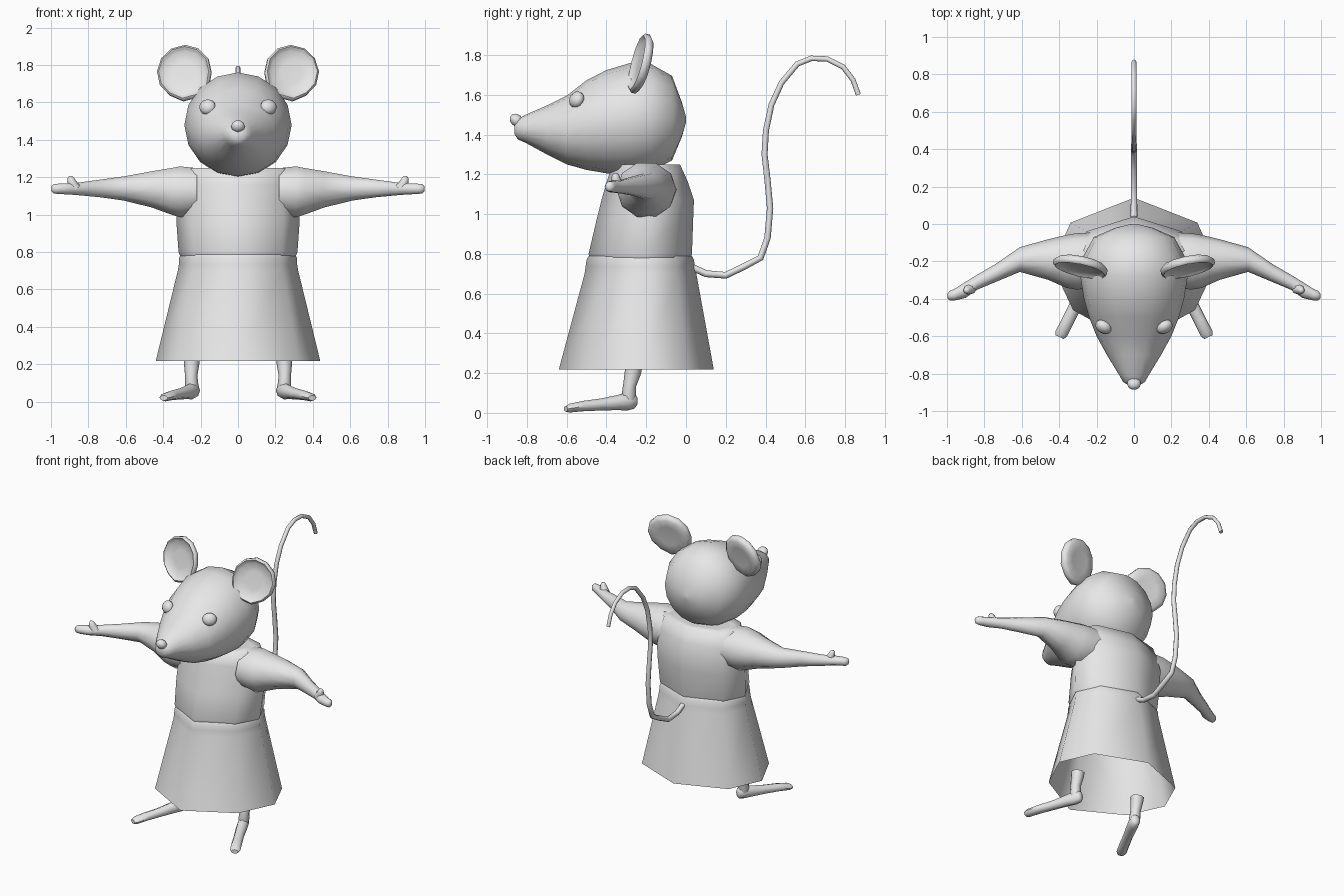
import bpy, bmesh, math
from mathutils import Vector, Matrix

if "Cube" in bpy.data.objects:
    bpy.data.objects.remove(bpy.data.objects["Cube"])

grey = bpy.data.materials.new("light_grey")
grey.diffuse_color = (0.8, 0.8, 0.8, 1)
grey.use_nodes = True
grey.node_tree.nodes["Principled BSDF"].inputs["Base Color"].default_value = grey.diffuse_color


def finish(name, bm, angle=35):
    bmesh.ops.recalc_face_normals(bm, faces=bm.faces)
    me = bpy.data.meshes.new(name)
    bm.to_mesh(me)
    bm.free()
    me.materials.append(grey)
    ob = bpy.data.objects.new(name, me)
    bpy.context.collection.objects.link(ob)
    bpy.ops.object.select_all(action='DESELECT')
    ob.select_set(True)
    bpy.context.view_layer.objects.active = ob
    bpy.ops.object.shade_smooth_by_angle(angle=math.radians(angle))
    return ob


def loft(name, rings, angle=35, caps=(True, True)):
    """Skin a list of equally long point rings, optionally capping the ends."""
    bm = bmesh.new()
    loops = [[bm.verts.new(p) for p in r] for r in rings]
    n = len(rings[0])
    for a, b in zip(loops, loops[1:]):
        for i in range(n):
            j = (i + 1) % n
            bm.faces.new((a[i], a[j], b[j], b[i]))
    if caps[0]:
        bm.faces.new(loops[0])
    if caps[1]:
        bm.faces.new(loops[-1])
    return finish(name, bm, angle)


def circle(n):
    return [(math.cos(2 * math.pi * i / n), math.sin(2 * math.pi * i / n)) for i in range(n)]


def tube(name, stations, n=8, angle=60):
    """Round tube along (x, y, z, radius) stations."""
    pts = [Vector(s[:3]) for s in stations]
    rings = []
    for i, s in enumerate(stations):
        t = (pts[min(i + 1, len(pts) - 1)] - pts[max(i - 1, 0)]).normalized()
        u = Vector((1, 0, 0)) if abs(t.x) < 0.8 else Vector((0, 1, 0))
        v = t.cross(u).normalized()
        u = v.cross(t)
        rings.append([pts[i] + (u * c + v * d) * s[3] for c, d in circle(n)])
    return loft(name, rings, angle)


def ball(name, centre, size, tilt=(0, 0, 0), seg=12, rows=8):
    bm = bmesh.new()
    bmesh.ops.create_uvsphere(bm, u_segments=seg, v_segments=rows, radius=1)
    m = Matrix.Translation(centre)
    for axis, a in zip("XYZ", tilt):
        m = m @ Matrix.Rotation(a, 4, axis)
    bmesh.ops.transform(bm, matrix=m @ Matrix.Diagonal((*size, 1)), verts=bm.verts)
    return finish(name, bm, 60)


# Eight-sided garment cross-section, mirrored to a full ring
HALF = [(0, -1), (.74, -.54), (1, .08), (.77, .66), (0, 1)]
SECTION = HALF + [(-x, y) for x, y in HALF[-2:0:-1]]


def garment(name, rows, caps):
    """Rows of (z, half width, front y, back y)."""
    loft(name, [[(x * w, (f + b) / 2 + y * (b - f) / 2, z) for x, y in SECTION]
                for z, w, f, b in rows], 80, caps)


# Skirt is open at the hem, shirt closes at the neck
garment("skirt", [(.217, .44, -.64, .14), (.70, .322, -.51, .052),
                  (.735, .316, -.505, .045), (.77, .315, -.50, .04), (.788, .305, -.49, .03)],
        (False, False))
garment("shirt", [(.78, .31, -.485, .025), (.80, .318, -.49, .03), (.97, .33, -.45, .036),
                  (1.07, .33, -.425, .04), (1.16, .32, -.40, .01), (1.25, .30, -.37, -.03),
                  (1.25, .2, -.32, -.07)], (False, True))

# Head: rings of (y, half width, bottom z, top z) from snout to back
HEAD = [(-.862, .03, 1.40, 1.455), (-.845, .058, 1.375, 1.478), (-.81, .078, 1.36, 1.498),
        (-.70, .145, 1.30, 1.546), (-.60, .20, 1.25, 1.595), (-.50, .24, 1.222, 1.673),
        (-.40, .268, 1.205, 1.724), (-.28, .287, 1.20, 1.76), (-.18, .275, 1.212, 1.757),
        (-.07, .215, 1.27, 1.695), (-.02, .10, 1.39, 1.56), (0, .015, 1.46, 1.49)]
loft("head", [[(c * w, y, (lo + hi) / 2 + d * (hi - lo) / 2) for c, d in circle(16)]
              for y, w, lo, hi in HEAD], 50)
ball("nose", (0, -.853, 1.472), (.037, .036, .03), (-.7, 0, 0))

# Tail: tapered curve on the centre plane
TAIL = [(-.02, .76), (.04, .728), (.1, .70), (.2, .692), (.29, .735), (.375, .78), (.41, .88),
        (.423, 1.03), (.41, 1.17), (.395, 1.3), (.402, 1.42), (.43, 1.55), (.48, 1.66),
        (.56, 1.755), (.63, 1.783), (.71, 1.78), (.79, 1.74), (.84, 1.675), (.867, 1.60)]
tube("tail", [(0, y, z, .018 - .0003 * i) for i, (y, z) in enumerate(TAIL)])

for s, side in ((1, "left"), (-1, "right")):
    # Eye
    ball(side + "_eye", (s * .163, -.55, 1.575), (.047, .034, .042), (-.25, -s * .3, s * .5))

    # Ear: rounded back, narrow rim, shallow dished front, stretched towards its root
    EAR = [(-.024, .5), (-.028, .85), (-.012, 1.0), (.012, 1.0), (.02, .93),
           (.012, .86), (.004, .8), (.0, .4)]
    turn = (Matrix.Translation((s * .287, -.228, 1.762))
            @ Matrix.Rotation(s * .2, 4, 'Z') @ Matrix.Rotation(-.24, 4, 'X'))
    rim = [(c * k, e * k) for c, e in circle(12)
           for k in [.147 * (1.08 if c * s < .1 and e < -.1 else 1)]]
    loft(side + "_ear", [[turn @ Vector((c * r, -d, e * r)) for c, e in rim]
                         for d, r in EAR], 60)

    # Arm and hand: rings of (x, y, z, half depth, half height)
    ARM = [(.22, -.195, 1.125, .15, .13), (.31, -.20, 1.122, .15, .143),
           (.36, -.20, 1.125, .142, .13), (.46, -.19, 1.135, .108, .102),
           (.61, -.19, 1.14, .066, .068), (.74, -.262, 1.14, .048, .049),
           (.84, -.312, 1.138, .04, .037), (.90, -.352, 1.138, .043, .032),
           (.96, -.378, 1.138, .031, .029), (.985, -.383, 1.138, .025, .026),
           (.997, -.385, 1.138, .012, .014)]
    loft(side + "_arm", [[(s * x, y + c * ry, z + d * rz) for c, d in circle(10)]
                         for x, y, z, ry, rz in ARM], 60, (False, True))
    tube(side + "_thumb", [(s * .87, -.345, 1.14, .03), (s * .888, -.352, 1.17, .025),
                           (s * .895, -.355, 1.195, .018), (s * .896, -.355, 1.206, .009)], 8)

    # Leg and foot
    tube(side + "_leg", [(s * .248, -.262, .235, .043), (s * .248, -.268, .20, .041),
                         (s * .25, -.283, .14, .033), (s * .248, -.288, .09, .036),
                         (s * .244, -.288, .05, .03)])
    FOOT = [(.226, -.25, .06, .016, .026), (.232, -.262, .06, .032, .04),
            (.246, -.295, .058, .037, .046), (.27, -.345, .052, .037, .038),
            (.31, -.43, .042, .033, .03), (.355, -.52, .034, .034, .026),
            (.388, -.585, .024, .034, .022), (.397, -.605, .02, .024, .014)]
    across = Vector((.9, .42, 0))
    loft(side + "_foot", [[(s * (x + across.x * c * w), y + across.y * c * w, z + d * h)
                           for c, d in circle(8)] for x, y, z, w, h in FOOT], 60)
